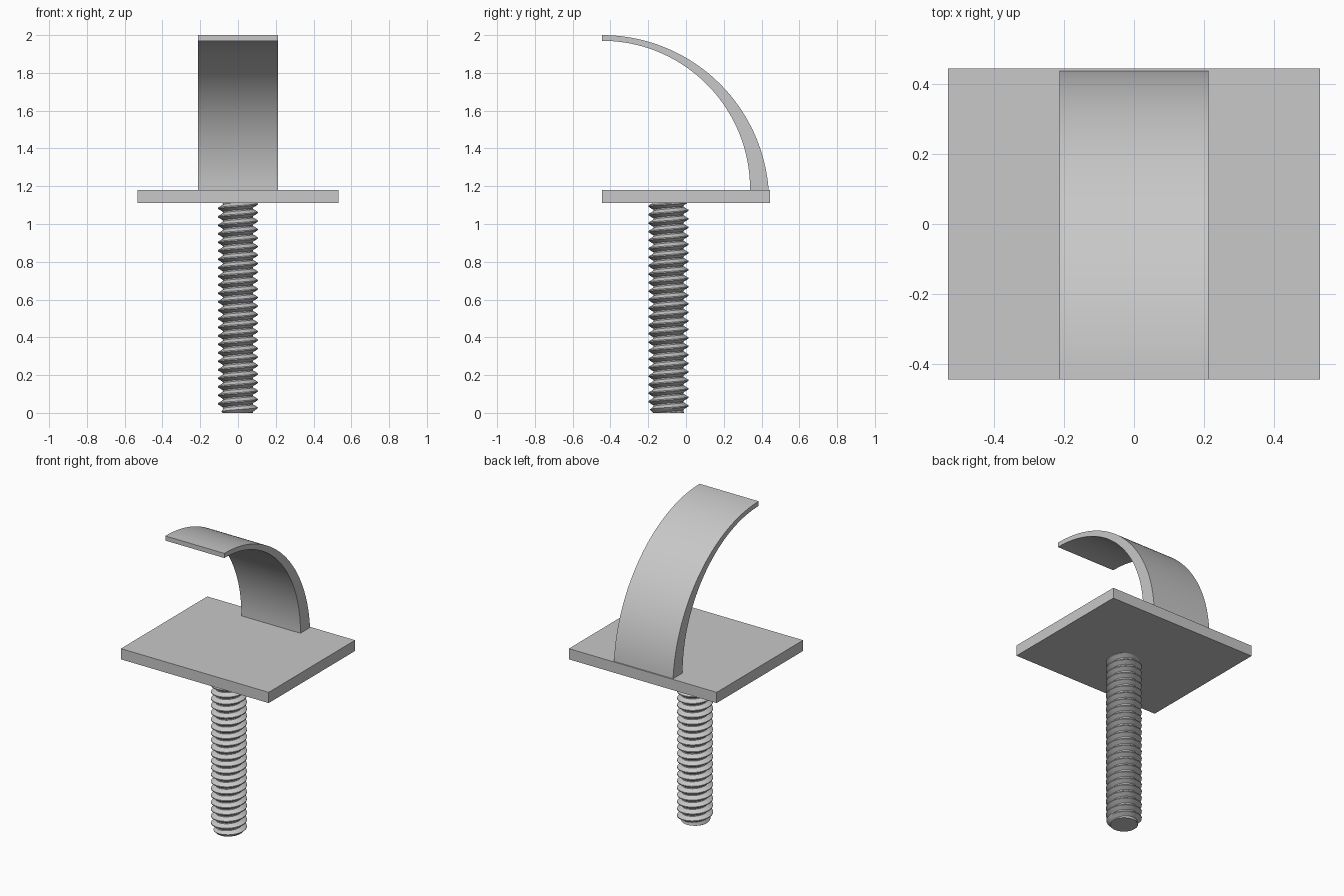
import bpy, bmesh, math
from mathutils import Vector

if "Cube" in bpy.data.objects:
    bpy.data.objects.remove(bpy.data.objects["Cube"], do_unlink=True)

grey = bpy.data.materials.new("light grey")
grey.use_nodes = True
colour = (0.58, 0.58, 0.58, 1)
grey.diffuse_color = colour
grey.node_tree.nodes["Principled BSDF"].inputs["Base Color"].default_value = colour

PLATE_LOW, PLATE_TOP = 1.11, 1.18
HALF_DEPTH = 0.445


def finish(name, bm):
    """Turn a bmesh into a named, shaded object."""
    bmesh.ops.recalc_face_normals(bm, faces=bm.faces)
    mesh = bpy.data.meshes.new(name)
    bm.to_mesh(mesh)
    bm.free()
    mesh.materials.append(grey)
    obj = bpy.data.objects.new(name, mesh)
    bpy.context.collection.objects.link(obj)
    bpy.ops.object.select_all(action='DESELECT')
    obj.select_set(True)
    bpy.context.view_layer.objects.active = obj
    bpy.ops.object.shade_smooth_by_angle(angle=math.radians(30))
    return obj


def extrude_x(name, outline, half_width):
    """Extrude a (y, z) outline symmetrically across x."""
    bm = bmesh.new()
    face = bm.faces.new([bm.verts.new((-half_width, y, z)) for y, z in outline])
    side = bmesh.ops.extrude_face_region(bm, geom=[face])["geom"]
    moved = [v for v in side if isinstance(v, bmesh.types.BMVert)]
    bmesh.ops.translate(bm, verts=moved, vec=(2 * half_width, 0, 0))
    return finish(name, bm)


def arc(centre_z, radius, steps=48):
    """Quarter arc from the plate top up to the free front tip."""
    start = math.asin((PLATE_TOP - centre_z) / radius)
    angles = [start + (math.pi / 2 - start) * i / steps for i in range(steps + 1)]
    return [(-HALF_DEPTH + radius * math.cos(a), centre_z + radius * math.sin(a))
            for a in angles]


# Flat base plate
extrude_x("base_plate", [(-HALF_DEPTH, PLATE_LOW), (HALF_DEPTH, PLATE_LOW),
                         (HALF_DEPTH, PLATE_TOP), (-HALF_DEPTH, PLATE_TOP)], 0.533)

# Curved strap, thinner towards the tip
extrude_x("curved_strap", arc(1.115, 0.885) + arc(1.186, 0.784)[::-1], 0.213)


# Threaded stud: a thread profile swept along a helix, trimmed flat at both ends
def threaded_stud(pitch=0.045, crest=0.106, root=0.079, sides=32):
    profile = [(0.0, root), (0.15, root), (0.51, crest), (0.64, crest)]
    bm = bmesh.new()
    turns = math.ceil(PLATE_LOW / pitch) + 4
    rows = []
    for s in range(turns * sides):
        a = 2 * math.pi * s / sides
        rows.append([bm.verts.new((r * math.cos(a), r * math.sin(a),
                                   pitch * (s / sides + f - 2))) for f, r in profile])
    for s in range(len(rows) - sides - 1):
        here = rows[s] + [rows[s + sides][0]]
        after = rows[s + 1] + [rows[s + 1 + sides][0]]
        for k in range(len(profile)):
            bm.faces.new((here[k], after[k], after[k + 1], here[k + 1]))
    for height, normal in ((0, -1), (PLATE_LOW + 0.01, 1)):
        bmesh.ops.bisect_plane(bm, geom=bm.verts[:] + bm.edges[:] + bm.faces[:],
                               plane_co=(0, 0, height), plane_no=(0, 0, normal),
                               clear_outer=True)
    loose = [v for v in bm.verts if not v.link_faces]
    bmesh.ops.delete(bm, geom=loose, context='VERTS')
    # Chamfered lower end
    for v in bm.verts:
        radius = Vector((v.co.x, v.co.y)).length
        scale = min(1, (0.082 + 0.9 * v.co.z) / radius)
        v.co.x *= scale
        v.co.y *= scale
    bmesh.ops.holes_fill(bm, edges=[e for e in bm.edges if e.is_boundary], sides=0)
    bmesh.ops.translate(bm, verts=bm.verts, vec=(0, -0.093, 0))
    return finish("threaded_stud", bm)


threaded_stud()
